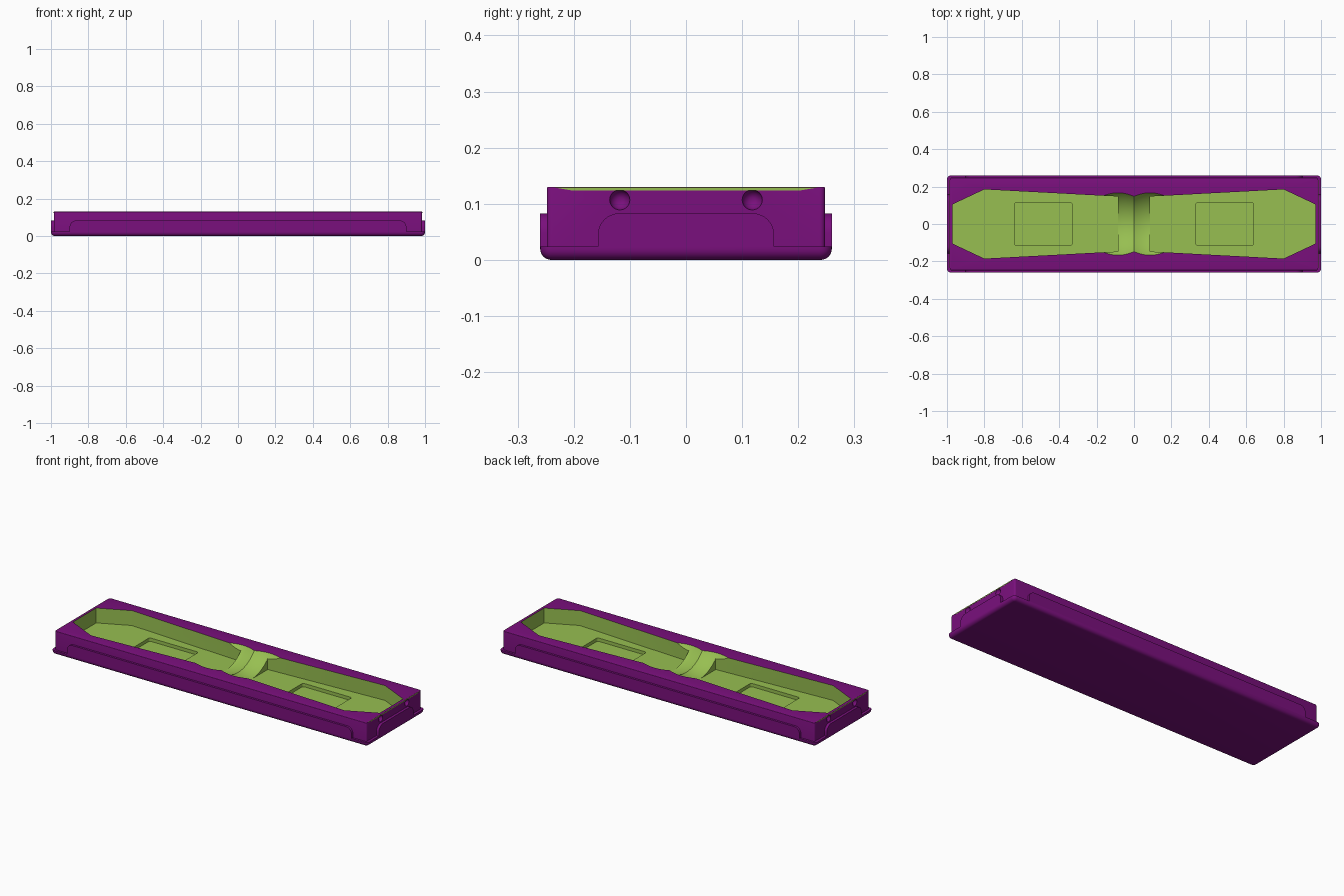
import bpy, bmesh, math

if "Cube" in bpy.data.objects:
    bpy.data.objects.remove(bpy.data.objects["Cube"])


def material(name, rgb):
    m = bpy.data.materials.new(name)
    m.diffuse_color = (*rgb, 1)
    m.use_nodes = True
    m.node_tree.nodes["Principled BSDF"].inputs["Base Color"].default_value = m.diffuse_color
    return m


PURPLE = material("purple shell", (0.195, 0.005, 0.205))
GREEN = material("green lining", (0.31, 0.52, 0.082))


def loft(name, rings, index=0, helper=False):
    """Skin equal-length point rings into a closed solid."""
    bm = bmesh.new()
    rows = [[bm.verts.new(p) for p in ring] for ring in rings]
    n = len(rows[0])
    for a, b in zip(rows, rows[1:]):
        for i in range(n):
            j = (i + 1) % n
            bm.faces.new((a[i], a[j], b[j], b[i]))
    bm.faces.new(rows[0][::-1])
    bm.faces.new(rows[-1])
    bmesh.ops.recalc_face_normals(bm, faces=bm.faces)
    for f in bm.faces:
        f.material_index = index
    me = bpy.data.meshes.new(name)
    bm.to_mesh(me)
    bm.free()
    me.materials.append(PURPLE)
    me.materials.append(GREEN)
    ob = bpy.data.objects.new(name, me)
    bpy.context.collection.objects.link(ob)
    if helper:
        ob.hide_render = True
        ob.display_type = 'WIRE'
    return ob


def rounded(hx, hy, r, cx=0, seg=5):
    """Rounded rectangle outline."""
    pts = []
    for k, (sx, sy) in enumerate(((1, 1), (-1, 1), (-1, -1), (1, -1))):
        for i in range(seg + 1):
            a = math.pi / 2 * (k + i / seg)
            pts.append((cx + sx * (hx - r) + r * math.cos(a),
                        sy * (hy - r) + r * math.sin(a)))
    return pts


def at_z(pts, z):
    return [(x, y, z) for x, y in pts]


def smooth(ob):
    bpy.ops.object.select_all(action='DESELECT')
    bpy.context.view_layer.objects.active = ob
    ob.select_set(True)
    bpy.ops.object.shade_smooth_by_angle(angle=math.radians(35))


# base flange with a rounded underside
rings = []
for i in range(7):
    a = math.pi / 2 * i / 6
    d = 0.02 * (1 - math.sin(a))
    rings.append(at_z(rounded(1 - d, 0.26 - d, 0.022 - d), 0.02 * (1 - math.cos(a))))
rings.append(at_z(rounded(1, 0.26, 0.022), 0.024))
smooth(loft("base_flange", rings))

# main block with softened top rim
rings = [at_z(rounded(0.985, 0.248, 0.01), 0.012)]
for i in range(4):
    a = math.pi / 2 * i / 3
    d = 0.003 * (1 - math.cos(a))
    rings.append(at_z(rounded(0.985 - d, 0.248 - d, 0.01 - d), 0.127 + 0.003 * math.sin(a)))
block = loft("tray_block", rings)


def arch(half, top, r):
    """Arch outline with rounded shoulders standing on the flange."""
    pts = [(half, 0.02)]
    for k in (0, 1):
        for i in range(9):
            a = math.pi / 2 * (k + i / 8)
            pts.append(((half - r) * (1 - 2 * k) + r * math.cos(a), top - r + r * math.sin(a)))
    return pts + [(-half, 0.02)]


cutters = []
FLOOR, TOP = 0.045, 0.13
for s, side in ((1, "right"), (-1, "left")):
    # raised arch panels on the long sides and the ends
    prof = arch(0.9, 0.083, 0.035)
    smooth(loft("long_panel_" + ("back" if s > 0 else "front"),
                [[(x, s * y, z) for x, z in prof] for y in (0.235, 0.26)]))
    prof = arch(0.157, 0.083, 0.038)
    smooth(loft("end_panel_" + side,
                [[(s * x, y, z) for y, z in prof] for x in (0.975, 1.0)]))
    # thin green strip at the top of each end
    strip = [(-0.205, 0.124), (0.205, 0.124), (0.235, 0.129), (-0.235, 0.129)]
    loft("end_strip_" + side,
         [[(s * x, y, z) for y, z in strip] for x in (0.983, 0.9858)], 1)
    # tapered compartment
    half = [(0.085, 0.147), (0.8, 0.185), (0.97, 0.105)]
    outline = [(s * x, y) for x, y in half] + [(s * x, -y) for x, y in half[::-1]]
    cutters.append(loft("compartment_cutter_" + side,
                        [at_z(outline, FLOOR), at_z(outline, 0.3)], 1, True))
    # shallow rectangular recess in the floor
    rect = rounded(0.155, 0.115, 0.012, s * 0.485)
    cutters.append(loft("recess_cutter_" + side,
                        [at_z(rect, 0.026), at_z(rect, 0.2)], 1, True))
    # round dimples in the end faces
    for t in (1, -1):
        rings = []
        for i in range(1, 12):
            a = math.pi * i / 12
            rings.append([(s * 0.985 + 0.018 * math.cos(a),
                           t * 0.118 + 0.018 * math.sin(a) * math.cos(b * math.pi / 12),
                           0.107 + 0.018 * math.sin(a) * math.sin(b * math.pi / 12))
                          for b in range(24)])
        cutters.append(loft("dimple_cutter", rings, 0, True))

# central saddle: two bulging troughs revolved about the long axis
rings = []
for i in range(-16, 17):
    x = 0.17 * i / 16
    u = (abs(x) - 0.085) / 0.085
    r = 0.1908 + 0.0158 * (1 - u * u)
    rings.append([(x, r * math.cos(math.tau * (b + 0.5) / 96),
                   0.2517 + r * math.sin(math.tau * (b + 0.5) / 96)) for b in range(96)])
cutters.append(loft("saddle_cutter", rings, 1, True))

# carve the block
for c in cutters:
    m = block.modifiers.new(c.name, 'BOOLEAN')
    m.operation = 'DIFFERENCE'
    m.solver = 'EXACT'
    m.object = c
bpy.context.view_layer.update()
bpy.context.view_layer.objects.active = block
for m in list(block.modifiers):
    bpy.ops.object.modifier_apply(modifier=m.name)
for c in cutters:
    bpy.data.objects.remove(c)
smooth(block)
